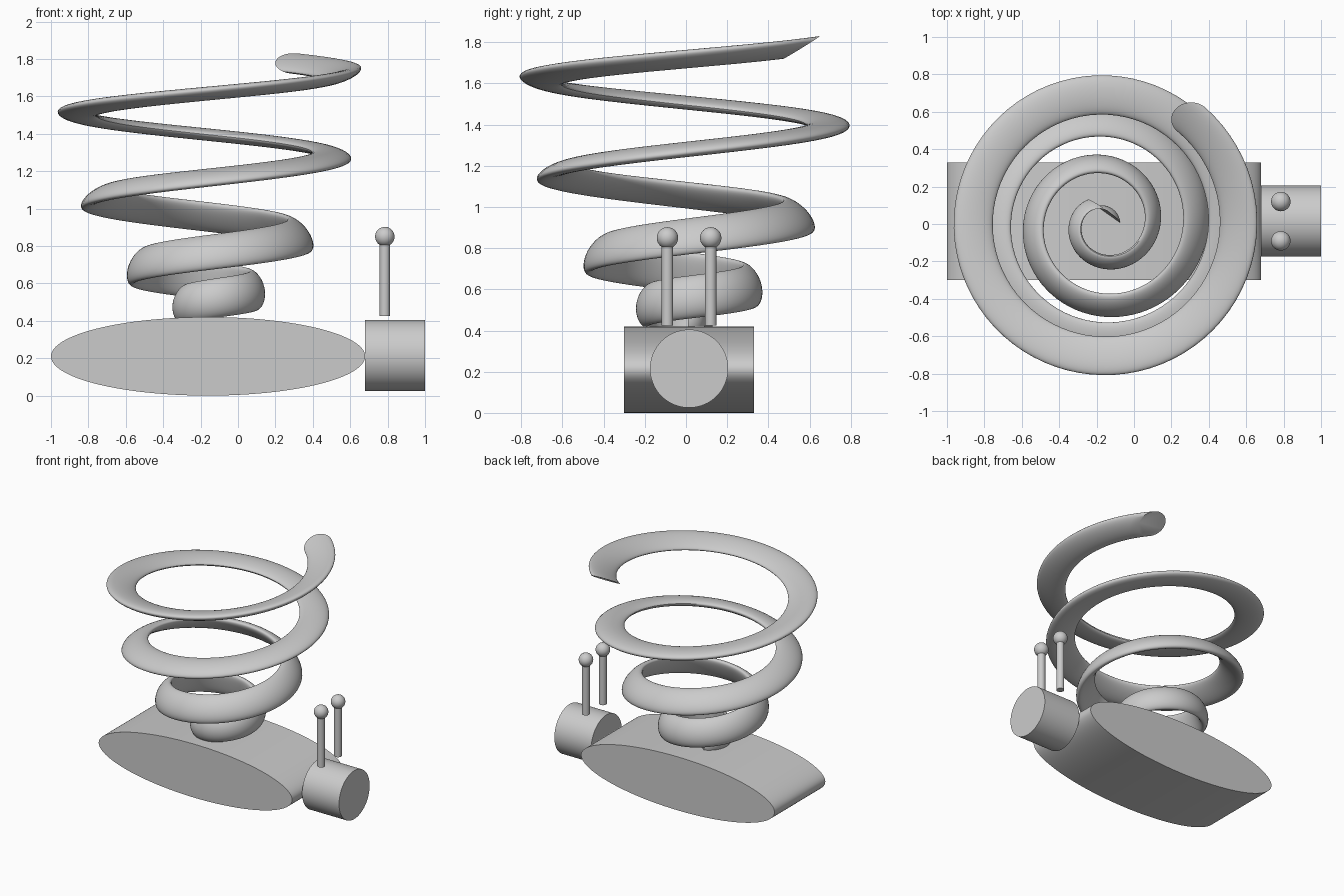
import bpy, bmesh
from math import sin, cos, pi, radians
from mathutils import Vector, Matrix

old = bpy.data.objects.get("Cube")
if old:
    bpy.data.objects.remove(old, do_unlink=True)

grey = bpy.data.materials.new("plain grey")
grey.use_nodes = True
GREY = (0.6, 0.6, 0.6, 1)
grey.diffuse_color = GREY
grey.node_tree.nodes["Principled BSDF"].inputs["Base Color"].default_value = GREY


def finish(bm, name):
    """Turn a bmesh into a smooth object with sharp rims."""
    bmesh.ops.recalc_face_normals(bm, faces=bm.faces)
    mesh = bpy.data.meshes.new(name)
    bm.to_mesh(mesh)
    bm.free()
    mesh.materials.append(grey)
    obj = bpy.data.objects.new(name, mesh)
    bpy.context.collection.objects.link(obj)
    bpy.ops.object.select_all(action="DESELECT")
    obj.select_set(True)
    bpy.context.view_layer.objects.active = obj
    bpy.ops.object.shade_smooth_by_angle(angle=radians(35))
    return obj


def cylinder(name, centre, scale, axis="Z", sides=64):
    """Cylinder with half extents given by scale, along one axis."""
    turn = {"X": Matrix.Rotation(pi / 2, 4, "Y"),
            "Y": Matrix.Rotation(pi / 2, 4, "X"),
            "Z": Matrix.Identity(4)}[axis]
    bm = bmesh.new()
    bmesh.ops.create_cone(bm, cap_ends=True, segments=sides, radius1=1,
                          radius2=1, depth=2,
                          matrix=Matrix.Diagonal((*scale, 1)) @ turn)
    bmesh.ops.translate(bm, verts=bm.verts, vec=centre)
    return finish(bm, name)


def ball(name, centre, radius):
    bm = bmesh.new()
    bmesh.ops.create_uvsphere(bm, u_segments=32, v_segments=16, radius=radius)
    bmesh.ops.translate(bm, verts=bm.verts, vec=centre)
    return finish(bm, name)


def smooth_key(keys, u):
    """Catmull-Rom value at u, keys spaced half a turn apart."""
    p = u * 2
    i = min(int(p), len(keys) - 2)
    t = p - i
    b, c = keys[i], keys[i + 1]
    a = keys[i - 1] if i else 2 * b - c
    d = keys[i + 2] if i + 2 < len(keys) else 2 * c - b
    return b + t / 2 * (c - a + t * (2*a - 5*b + 4*c - d + t * (3*(b - c) + d - a)))


# Body: elliptical cylinder, head: round cylinder beside it
cylinder("body", (-0.16, 0.015, 0.21), (0.84, 0.315, 0.21), "Y", 128)
cylinder("head", (0.84, 0.015, 0.215), (0.16, 0.19, 0.19), "X")

# Pair of feelers, one each side
for side, y in (("right", -0.09), ("left", 0.12)):
    cylinder(side + "_feeler", (0.785, y, 0.625), (0.028, 0.028, 0.2), sides=32)
    ball(side + "_feeler_tip", (0.785, y, 0.85), 0.052)

# Spiral shell: a slanted disc swept along a widening helix, tipping as it rises
RADIUS = (0.07, 0.18, 0.31, 0.43, 0.545, 0.625, 0.69, 0.705, 0.735)
HEIGHT = (0.44, 0.515, 0.615, 0.765, 0.955, 1.165, 1.395, 1.615, 1.82)
TILT = (97, 88, 76, 62, 46, 20, 0, -12, -28)
TURNS, STEPS, SIDES, DISC = 3.89, 300, 36, 0.105

bm = bmesh.new()
rings = []
for s in range(STEPS + 1):
    u = TURNS * s / STEPS
    angle = pi / 2 + 2 * pi * u
    out = Vector((cos(angle), sin(angle), 0))
    along = Vector((-sin(angle), cos(angle), 0))
    up = Vector((0, 0, 1))
    tilt = radians(smooth_key(TILT, u))
    slant = radians(35 - 14 * s / STEPS)
    centre = Vector((-0.16, 0, smooth_key(HEIGHT, u))) + out * smooth_key(RADIUS, u)
    across = out * cos(tilt) - up * sin(tilt)
    face = out * sin(tilt) + up * cos(tilt)
    forward = along * cos(slant) + face * sin(slant)
    rings.append([bm.verts.new(centre + DISC * (across * cos(a) + forward * sin(a)))
                  for a in (2 * pi * k / SIDES for k in range(SIDES))])
for r0, r1 in zip(rings, rings[1:]):
    for k in range(SIDES):
        n = (k + 1) % SIDES
        bm.faces.new((r0[k], r0[n], r1[n], r1[k]))
bm.faces.new(rings[0])
bm.faces.new(rings[-1])
finish(bm, "spiral_shell")
